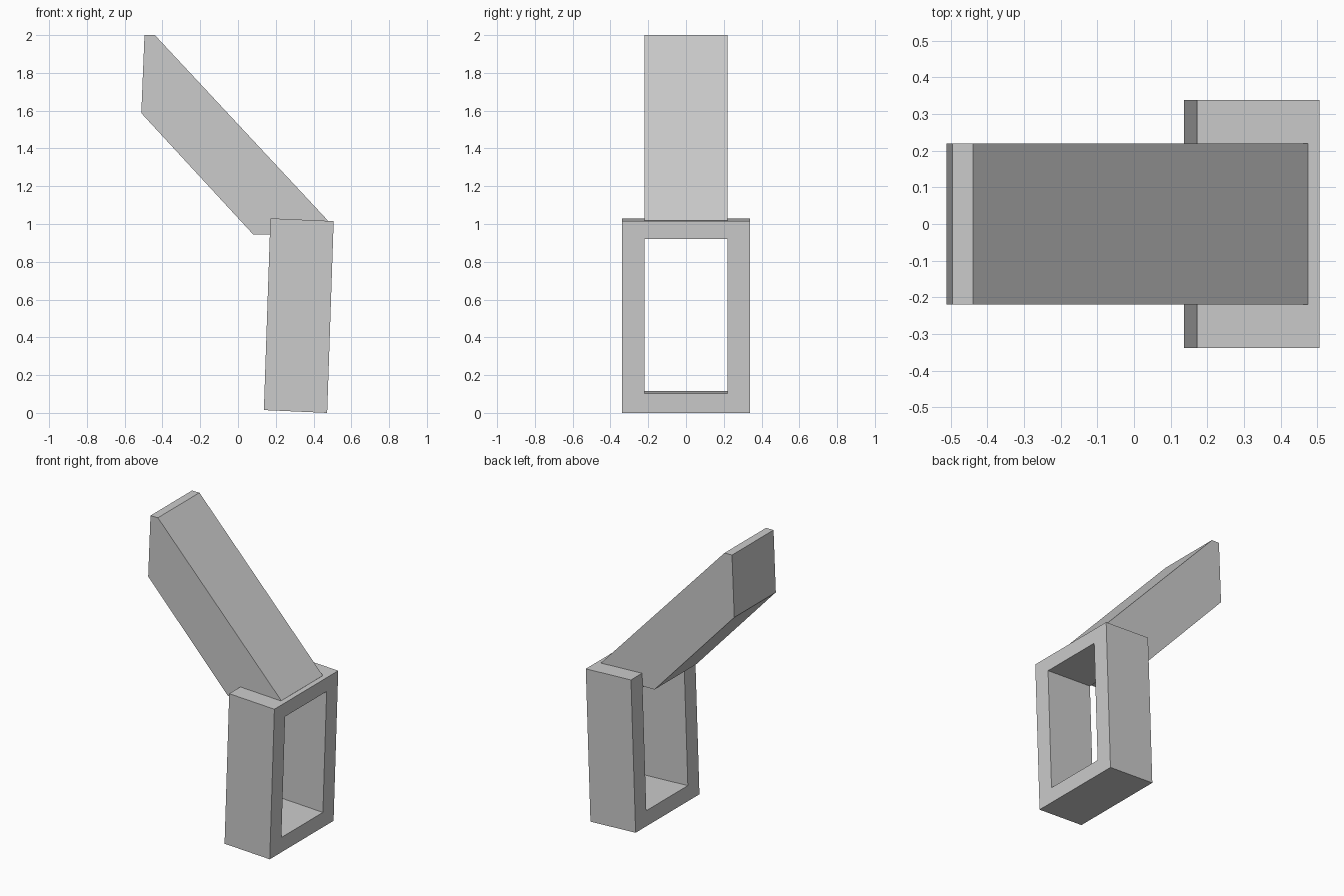
import bpy
import bmesh
from mathutils import Vector

cube = bpy.data.objects.get("Cube")
if cube:
    bpy.data.objects.remove(cube, do_unlink=True)

grey = bpy.data.materials.new("plain grey")
grey.use_nodes = True
grey.diffuse_color = (0.6, 0.6, 0.6, 1)
grey.node_tree.nodes["Principled BSDF"].inputs["Base Color"].default_value = (0.6, 0.6, 0.6, 1)


def make_object(name, bm):
    bmesh.ops.recalc_face_normals(bm, faces=bm.faces)
    mesh = bpy.data.meshes.new(name)
    bm.to_mesh(mesh)
    bm.free()
    mesh.materials.append(grey)
    obj = bpy.data.objects.new(name, mesh)
    bpy.context.collection.objects.link(obj)


def extrude(bm, faces, offset):
    result = bmesh.ops.extrude_face_region(bm, geom=faces)
    verts = [v for v in result["geom"] if isinstance(v, bmesh.types.BMVert)]
    bmesh.ops.translate(bm, verts=verts, vec=offset)


# Slightly leaning rectangular frame, open from left to right
LEAN = 0.034
DEPTH = Vector((0.335, 0, -0.015))


def rectangle(bm, half_width, low, high):
    corners = [(-half_width, low), (half_width, low), (half_width, high), (-half_width, high)]
    return [bm.verts.new((0.137 + LEAN * z, y, 0.015 + z)) for y, z in corners]


bm = bmesh.new()
outer = rectangle(bm, 0.338, 0, 1.015)
inner = rectangle(bm, 0.22, 0.102, 0.92)
ring = []
for i in range(4):
    j = (i + 1) % 4
    ring.append(bm.faces.new((outer[i], outer[j], inner[j], inner[i])))
extrude(bm, ring, DEPTH)
make_object("upright_frame", bm)

# Solid slanted arm rising from the top rail of the frame
profile = [(-0.495, 2), (-0.44, 2), (0.475, 1.019), (0.4, 0.945), (0.08, 0.945), (-0.512, 1.587)]
bm = bmesh.new()
side = bm.faces.new([bm.verts.new((x, -0.22, z)) for x, z in profile])
extrude(bm, [side], Vector((0, 0.44, 0)))
make_object("slanted_arm", bm)
